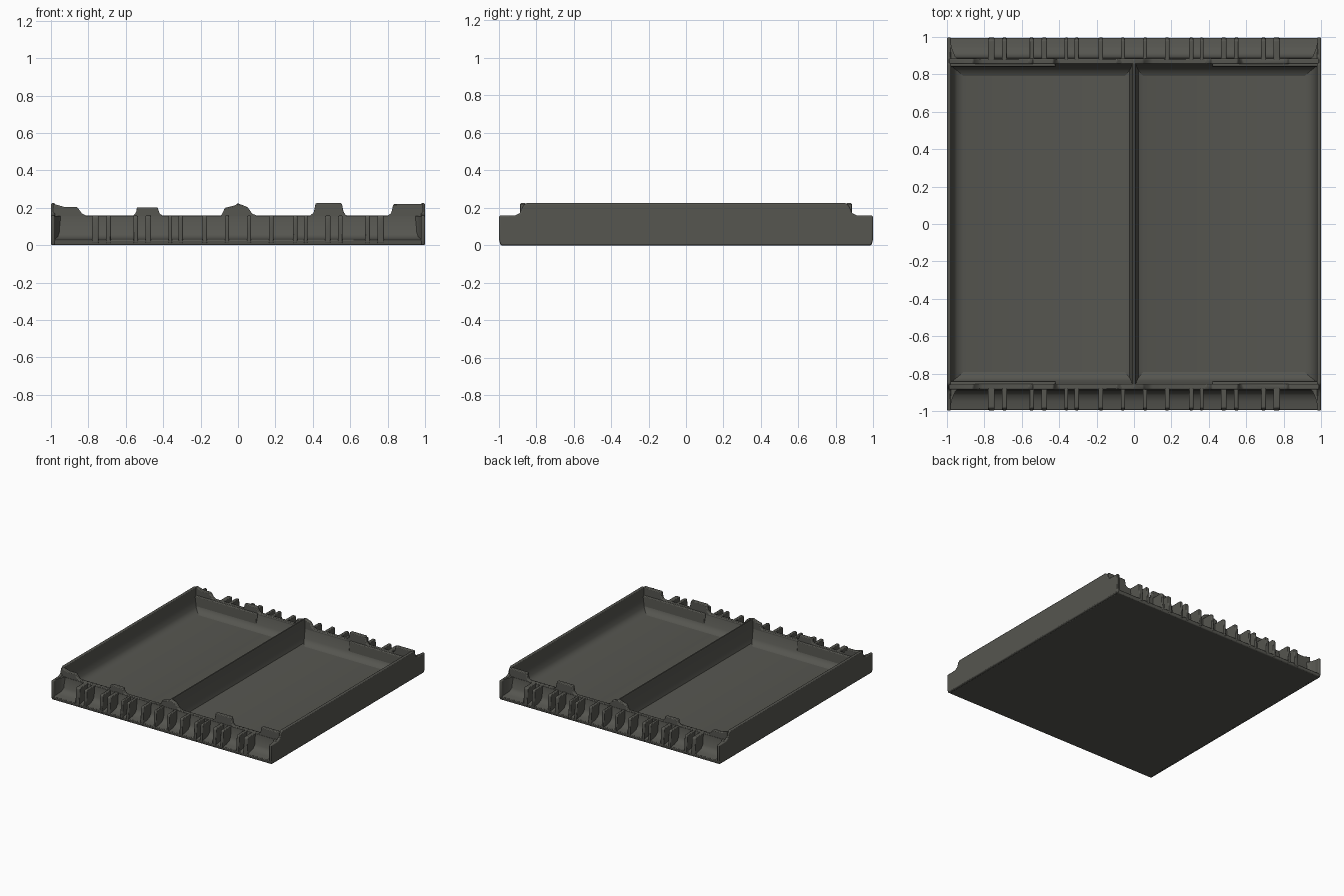
import bpy, bmesh
from mathutils import Vector

cube = bpy.data.objects.get("Cube")
if cube:
    bpy.data.objects.remove(cube, do_unlink=True)

COLOUR = (0.092, 0.092, 0.080, 1)
mat = bpy.data.materials.new("dark olive grey")
mat.use_nodes = True
mat.diffuse_color = COLOUR
bsdf = mat.node_tree.nodes["Principled BSDF"]
bsdf.inputs["Base Color"].default_value = COLOUR
bsdf.inputs["Roughness"].default_value = 0.8


def prism(name, pts, axis, a, b, bevel=0.0):
    """Extrude a closed outline along x (outline in y, z) or y (outline in x, z)."""
    def place(p, d):
        return Vector((d, p[0], p[1])) if axis == "x" else Vector((p[0], d, p[1]))
    bm = bmesh.new()
    face = bm.faces.new([bm.verts.new(place(p, a)) for p in pts])
    ext = bmesh.ops.extrude_face_region(bm, geom=[face])
    moved = [v for v in ext["geom"] if isinstance(v, bmesh.types.BMVert)]
    bmesh.ops.translate(bm, verts=moved, vec=place((0, 0), b - a))
    bmesh.ops.recalc_face_normals(bm, faces=bm.faces)
    mesh = bpy.data.meshes.new(name)
    bm.to_mesh(mesh)
    bm.free()
    mesh.materials.append(mat)
    ob = bpy.data.objects.new(name, mesh)
    bpy.context.collection.objects.link(ob)
    if bevel:
        mod = ob.modifiers.new("soft edges", "BEVEL")
        mod.width = bevel
        mod.segments = 2
        mod.limit_method = "ANGLE"
    bpy.ops.object.select_all(action="DESELECT")
    ob.select_set(True)
    bpy.context.view_layer.objects.active = ob
    bpy.ops.object.shade_smooth_by_angle(angle=0.7)
    return ob


def mirrored(half):
    return half + [(-u, v) for u, v in reversed(half)]


# Base slab
prism("base_slab", [(-0.99, 0), (0.99, 0), (0.995, 0.028), (-0.995, 0.028)],
      "x", -0.985, 0.985, 0.006)

# Tray floor with curved edges and the central divider
tray = mirrored([(0.985, 0.01), (0.985, 0.2), (0.975, 0.12), (0.965, 0.07),
                 (0.945, 0.045), (0.91, 0.034), (0.05, 0.034), (0.025, 0.045),
                 (0.014, 0.08), (0.008, 0.21), (0.005, 0.222)])
prism("tray_floor_and_divider", tray, "y", -0.865, 0.865)

# Long side walls, stepped down at both ends
side = mirrored([(0.99, 0.0), (0.998, 0.03), (0.998, 0.158), (0.91, 0.16),
                 (0.885, 0.172), (0.872, 0.205), (0.855, 0.225)])
for s, label in ((1, "left"), (-1, "right")):
    prism(label + "_side_wall", side, "x", s * 0.978, s, 0.007)

# Top outline of the end walls, with the raised tabs
crest = [(-0.99, 0.222), (-0.93, 0.205), (-0.86, 0.205), (-0.835, 0.17), (-0.81, 0.158),
         (-0.56, 0.158), (-0.545, 0.175), (-0.54, 0.203), (-0.43, 0.203), (-0.42, 0.172),
         (-0.405, 0.158), (-0.09, 0.158), (-0.07, 0.2), (-0.02, 0.212), (0.0, 0.223),
         (0.05, 0.205), (0.075, 0.17), (0.1, 0.158), (0.385, 0.158), (0.405, 0.175),
         (0.415, 0.225), (0.555, 0.225), (0.565, 0.175), (0.58, 0.158), (0.8, 0.158),
         (0.82, 0.172), (0.83, 0.22), (0.99, 0.22)]
wall = [(-0.99, 0.02)] + crest + [(0.99, 0.02)]

# Rib spans on one half; the other half is mirrored
RIBS = [(0.048, 0.07), (0.165, 0.19), (0.295, 0.318), (0.352, 0.372), (0.465, 0.495),
        (0.535, 0.56), (0.68, 0.705), (0.745, 0.78)]

for s, label in ((-1, "front"), (1, "back")):
    prism(label + "_end_wall", wall, "y", s * 0.855, s * 0.885, 0.006)

    # Curved foot on both faces of the end wall
    foot = [(0.79, 0.01), (0.79, 0.034), (0.82, 0.045), (0.838, 0.075), (0.857, 0.152),
            (0.888, 0.155), (0.896, 0.07), (0.915, 0.045), (0.95, 0.034), (0.99, 0.028),
            (0.99, 0.01)]
    prism(label + "_wall_foot", [(s * y, z) for y, z in foot], "x", -0.985, 0.985)

    # Thicker wall sections near the corners
    for m, part in ((-1, "right"), (1, "left")):
        prism(label + "_" + part + "_wall_thickening",
              [(s * y, z) for y, z in ((0.836, 0.03), (0.842, 0.156), (0.88, 0.156),
                                       (0.88, 0.03))],
              "x", m * 0.42, m * 0.985, 0.006)

        # Upright ribs along the outside, leaning in slightly at the tip
        rib = [(0.87, 0.01), (0.994, 0.01), (0.996, 0.05), (0.99, 0.148), (0.982, 0.158),
               (0.87, 0.158)]
        for i, (a, b) in enumerate(RIBS):
            prism(f"{label}_{part}_rib_{i + 1}", [(s * y, z) for y, z in rib],
                  "x", m * a, m * b, 0.005)

        # Curved corner gusset joining the end wall to the side wall
        gusset = [(m * 0.985, s * 0.87), (m * 0.93, s * 0.87), (m * 0.955, s * 0.895),
                  (m * 0.97, s * 0.93), (m * 0.985, s * 0.99)]
        ob = prism(f"{label}_{part}_corner_gusset", gusset, "y", 0.02, 0.157)
        for v in ob.data.vertices:
            v.co = (v.co.x, v.co.z, v.co.y)
        ob.data.flip_normals()
